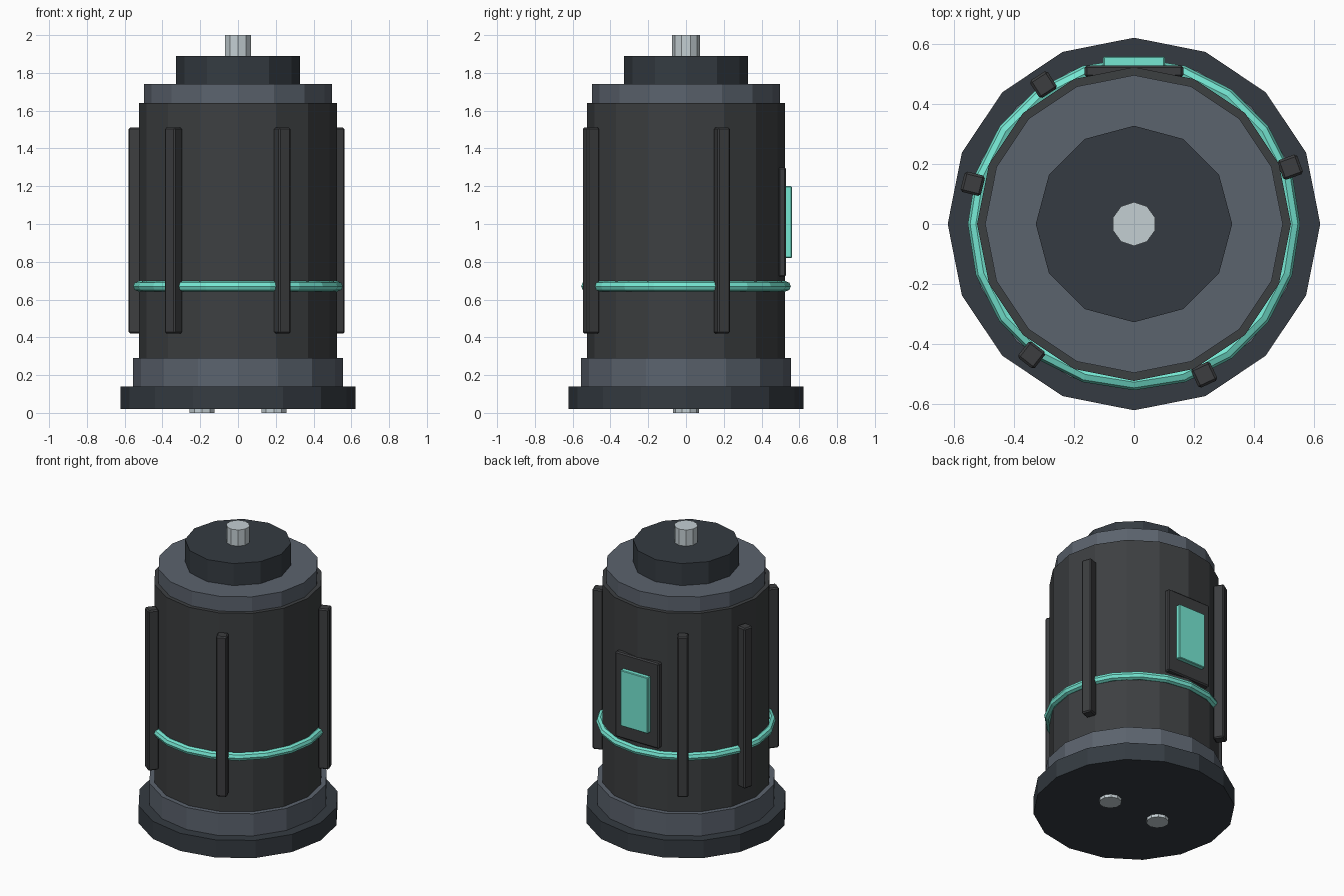
import bpy, bmesh
from math import radians, cos, sin, pi
from mathutils import Matrix

if "Cube" in bpy.data.objects:
    bpy.data.objects.remove(bpy.data.objects["Cube"])


def mat(name, rgb):
    m = bpy.data.materials.new(name)
    m.diffuse_color = (*rgb, 1)
    m.use_nodes = True
    m.node_tree.nodes["Principled BSDF"].inputs["Base Color"].default_value = m.diffuse_color
    return m


DARK = mat("dark_blue_grey", (0.035, 0.044, 0.054))
STEEL = mat("slate", (0.105, 0.125, 0.155))
SHELL = mat("charcoal", (0.046, 0.050, 0.053))
TRIM = mat("trim_grey", (0.045, 0.047, 0.050))
METAL = mat("metal", (0.55, 0.62, 0.65))
GLOW = mat("teal", (0.18, 0.80, 0.65))


def finish(bm, name, material):
    me = bpy.data.meshes.new(name)
    bmesh.ops.recalc_face_normals(bm, faces=bm.faces)
    bm.to_mesh(me)
    bm.free()
    me.materials.append(material)
    ob = bpy.data.objects.new(name, me)
    bpy.context.collection.objects.link(ob)
    return ob


def drum(name, r, z0, z1, sides, material, x=0):
    # upright prism with a corner on +y
    bm = bmesh.new()
    bmesh.ops.create_cone(bm, cap_ends=True, segments=sides, radius1=r, radius2=r,
                          depth=z1 - z0, matrix=Matrix.Translation((x, 0, (z0 + z1) / 2)))
    return finish(bm, name, material)


def box(name, size, centre, material, angle=0, bevel=0.008):
    bm = bmesh.new()
    bmesh.ops.create_cube(bm, size=1, matrix=Matrix.Diagonal((*size, 1)))
    bmesh.ops.bevel(bm, geom=bm.edges[:], offset=bevel, segments=1, affect='EDGES')
    bm.transform(Matrix.Translation(centre) @ Matrix.Rotation(angle, 4, 'Z'))
    return finish(bm, name, material)


# Stacked canister body
drum("base", 0.622, 0.02, 0.14, 16, DARK)
drum("lower_collar", 0.555, 0.14, 0.29, 16, STEEL)
drum("body", 0.524, 0.29, 1.64, 16, SHELL)
drum("upper_collar", 0.497, 1.64, 1.74, 16, STEEL)
drum("cap", 0.328, 1.74, 1.89, 12, DARK)
drum("top_terminal", 0.073, 1.88, 2.0, 10, METAL)

# Contacts under the base
for side, x in (("left", -0.19), ("right", 0.19)):
    drum("bottom_contact_" + side, 0.07, 0.0, 0.05, 10, METAL, x)

# Irregularly spaced vertical ribs
for i, deg in enumerate((20, 123, 166, 232, 295)):
    a = radians(deg)
    box(f"rib_{i + 1}", (0.07, 0.07, 1.09), (0.555 * cos(a), 0.555 * sin(a), 0.965), TRIM, a)

# Glowing band
bpy.ops.mesh.primitive_torus_add(major_segments=20, minor_segments=8, major_radius=0.528,
                                 minor_radius=0.027, location=(0, 0, 0.67))
ring = bpy.context.object
ring.name = "glow_band"
ring.data.materials.append(GLOW)

# Rear display panel
box("panel_frame", (0.33, 0.04, 0.58), (0, 0.51, 1.01), TRIM)
box("panel_screen", (0.206, 0.04, 0.38), (0, 0.54, 1.01), GLOW, bevel=0.004)
